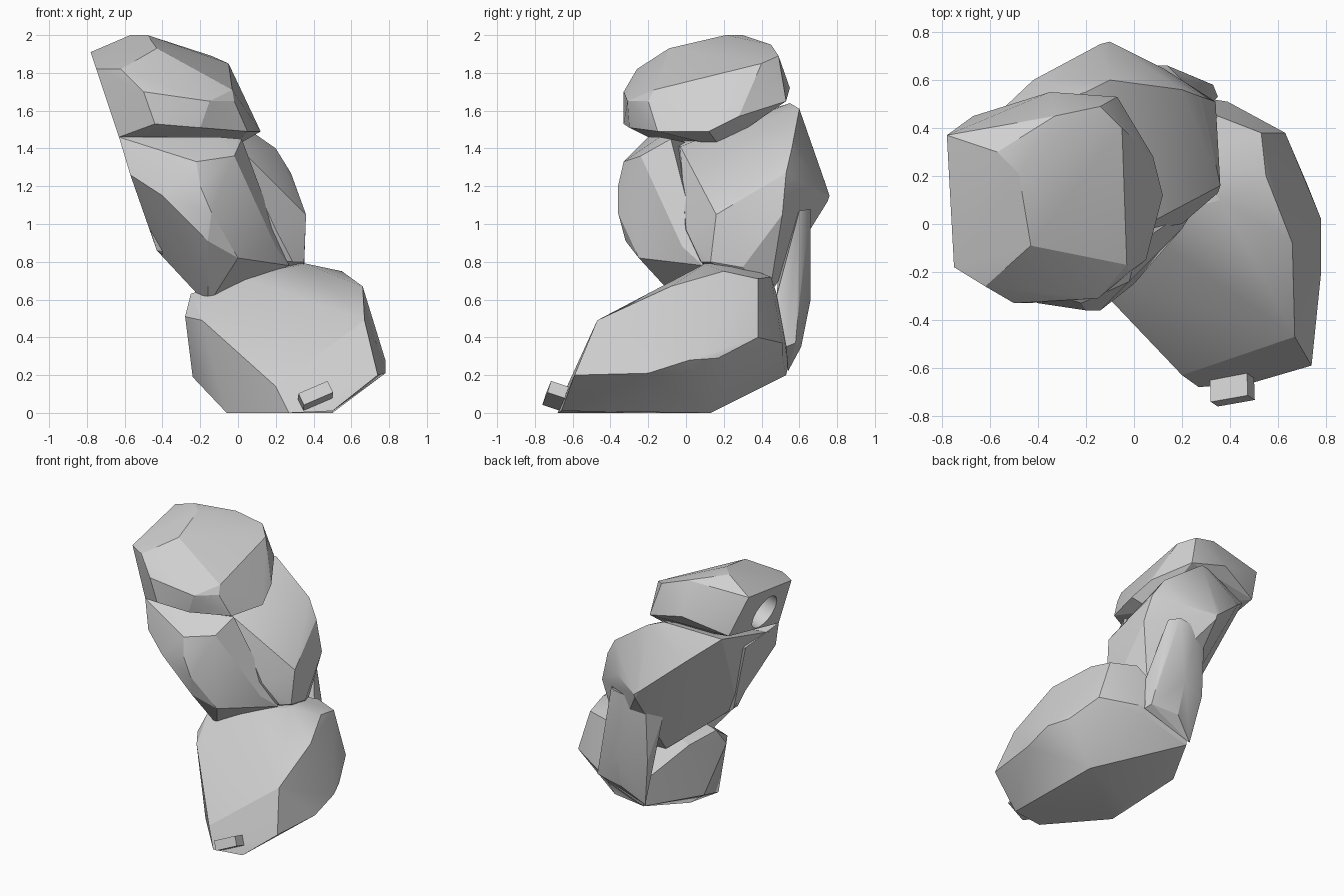
import bpy
import bmesh
from math import radians
from mathutils import Euler, Matrix

default_cube = bpy.data.objects.get("Cube")
if default_cube:
    bpy.data.objects.remove(default_cube, do_unlink=True)

# One plain grey for every part
GREY = (0.63, 0.63, 0.63, 1)
grey = bpy.data.materials.new("plain grey")
grey.use_nodes = True
grey.diffuse_color = GREY
grey.node_tree.nodes["Principled BSDF"].inputs["Base Color"].default_value = GREY


def add_object(name, bm):
    """Turn a bmesh into a named grey object."""
    mesh = bpy.data.meshes.new(name)
    bmesh.ops.recalc_face_normals(bm, faces=bm.faces)
    bm.to_mesh(mesh)
    bm.free()
    mesh.materials.append(grey)
    obj = bpy.data.objects.new(name, mesh)
    bpy.context.collection.objects.link(obj)
    return obj


def select_only(obj):
    bpy.ops.object.select_all(action='DESELECT')
    obj.select_set(True)
    bpy.context.view_layer.objects.active = obj


def faceted_shell(name, **sections):
    """Wrap named groups of corner points in a convex faceted shell."""
    bm = bmesh.new()
    for corners in sections.values():
        for corner in corners:
            bm.verts.new(corner)
    result = bmesh.ops.convex_hull(bm, input=bm.verts)
    spare = {v for key in ("geom_interior", "geom_unused") for v in result[key]
             if isinstance(v, bmesh.types.BMVert)}
    bmesh.ops.delete(bm, geom=list(spare), context='VERTS')
    bmesh.ops.dissolve_limit(bm, angle_limit=radians(3),
                             verts=bm.verts, edges=bm.edges)
    return add_object(name, bm)


# Foot: sole, widest line, instep and heel
foot = faceted_shell(
    "foot",
    sole=[(-.06, -.3, 0), (.27, -.68, 0), (.5, -.66, .01), (.5, .13, 0), (0, -.05, 0)],
    outer_edge=[(.74, -.59, .2), (.78, -.2, .21), (.78, .02, .28), (.72, .17, .29), (.63, .38, .4)],
    inner_edge=[(.2, -.63, .14), (-.24, .13, .19), (-.19, -.22, .49), (-.28, -.08, .51), (-.25, 0, .63)],
    instep=[(.67, -.47, .49), (.66, -.08, .67), (.55, .2, .75), (.53, .38, .71)],
    top=[(.2, .27, .79), (.36, .1, .79), (0, 0, .72), (-.2, .25, .6), (.35, .45, .72)],
    heel=[(.39, .51, .37), (.3, .51, .3), (-.02, .53, .2), (0, .57, .36)],
)

# Small tilted tab on the toe
bm = bmesh.new()
tilt = Euler((radians(-20), radians(-23), radians(10))).to_matrix().to_4x4()
bmesh.ops.create_cube(bm, size=1, matrix=Matrix.Translation((.41, -.69, .09))
                      @ tilt @ Matrix.Diagonal((.17, .1, .07, 1)))
toe_tab = add_object("toe_tab", bm)

# Shin: the main mass leaning to the right
shin = faceted_shell(
    "shin",
    top=[(-.2, .55, 1.64), (-.1, .6, 1.61), (-.6, .43, 1.57), (.08, .2, 1.4), (0, -.03, 1.41)],
    back=[(-.42, .6, 1.42), (-.14, .75, 1.18), (-.1, .76, 1.15), (-.1, .75, 1.12), (.12, .65, 1.2)],
    outer=[(.2, .56, 1.4), (.28, .53, 1.27), (.34, .51, 1.05), (.36, .16, 1.05), (.35, .13, .8)],
    front=[(.07, .01, 1.2), (.2, 0, .97), (.29, .08, .8)],
    bottom=[(.35, .3, .77), (.25, .44, .62), (0, .38, .6), (-.08, .35, .58)],
    inner=[(-.62, -.1, 1.43), (-.54, -.12, 1.2), (-.43, 0, .86)],
)

# Rear strut joining shin and heel
rear_strut = faceted_shell(
    "rear_strut",
    top=[(0, .66, 1.06), (.14, .66, 1.08), (.2, .6, 1.07), (-.1, .62, .98), (-.16, .5, .9)],
    middle=[(.28, .6, .6), (.1, .66, .6), (.3, .48, .62), (-.1, .6, .58)],
    bottom=[(.33, .58, .37), (.12, .61, .35), (-.04, .54, .22), (.35, .53, .35)],
)

# Front guard over the shin, coming to a point at the bottom
front_guard = faceted_shell(
    "front_guard",
    top=[(-.63, -.2, 1.46), (-.6, .15, 1.4), (-.1, -.14, 1.46), (.02, -.08, 1.45)],
    ridge=[(-.22, -.33, 1.33), (-.02, -.24, 1.36), (-.2, -.36, 1.2), (-.14, -.36, 1.06), (-.16, -.32, .91)],
    inner=[(-.57, -.25, 1.26), (-.4, -.33, 1.15), (-.43, .05, .86)],
    bottom=[(-.16, -.02, .57), (0, -.25, .82), (.2, -.02, .88), (.27, .09, .78)],
)

# Upper cap
upper_cap = faceted_shell(
    "upper_cap",
    crown=[(-.48, .21, 2), (-.57, .3, 2), (-.43, -.09, 1.93), (-.33, .45, 1.95), (-.14, .49, 1.89), (-.05, .4, 1.85)],
    inner_side=[(-.78, .37, 1.91), (-.75, -.18, 1.82), (-.63, -.2, 1.46), (-.67, .45, 1.62)],
    brow=[(-.62, -.26, 1.82), (-.03, -.17, 1.71), (-.02, -.2, 1.65), (-.15, -.31, 1.65), (-.5, -.33, 1.7)],
    front_rim=[(-.44, -.33, 1.53), (-.2, -.3, 1.51), (.05, -.15, 1.49), (.12, .12, 1.49)],
    back_rim=[(.08, .28, 1.57), (-.02, .18, 1.41), (-.07, .53, 1.65), (-.35, .55, 1.72)],
)

# Round socket bored into the cap's inner side
bm = bmesh.new()
bmesh.ops.create_cone(bm, cap_ends=True, segments=32, radius1=.13, radius2=.13, depth=.5,
                      matrix=Matrix.Translation((-.69, .06, 1.66))
                      @ Matrix.Rotation(radians(72), 4, 'Y'))
socket_cutter = add_object("socket_cutter", bm)
socket_cutter.hide_render = True
select_only(upper_cap)
bore = upper_cap.modifiers.new("socket", 'BOOLEAN')
bore.operation = 'DIFFERENCE'
bore.solver = 'EXACT'
bore.object = socket_cutter
bpy.ops.object.modifier_apply(modifier=bore.name)
bpy.data.objects.remove(socket_cutter, do_unlink=True)

# Soft shading across shallow facets, sharp at the strong creases
for part in (foot, toe_tab, shin, rear_strut, front_guard, upper_cap):
    select_only(part)
    bpy.ops.object.shade_smooth_by_angle(angle=radians(21))
